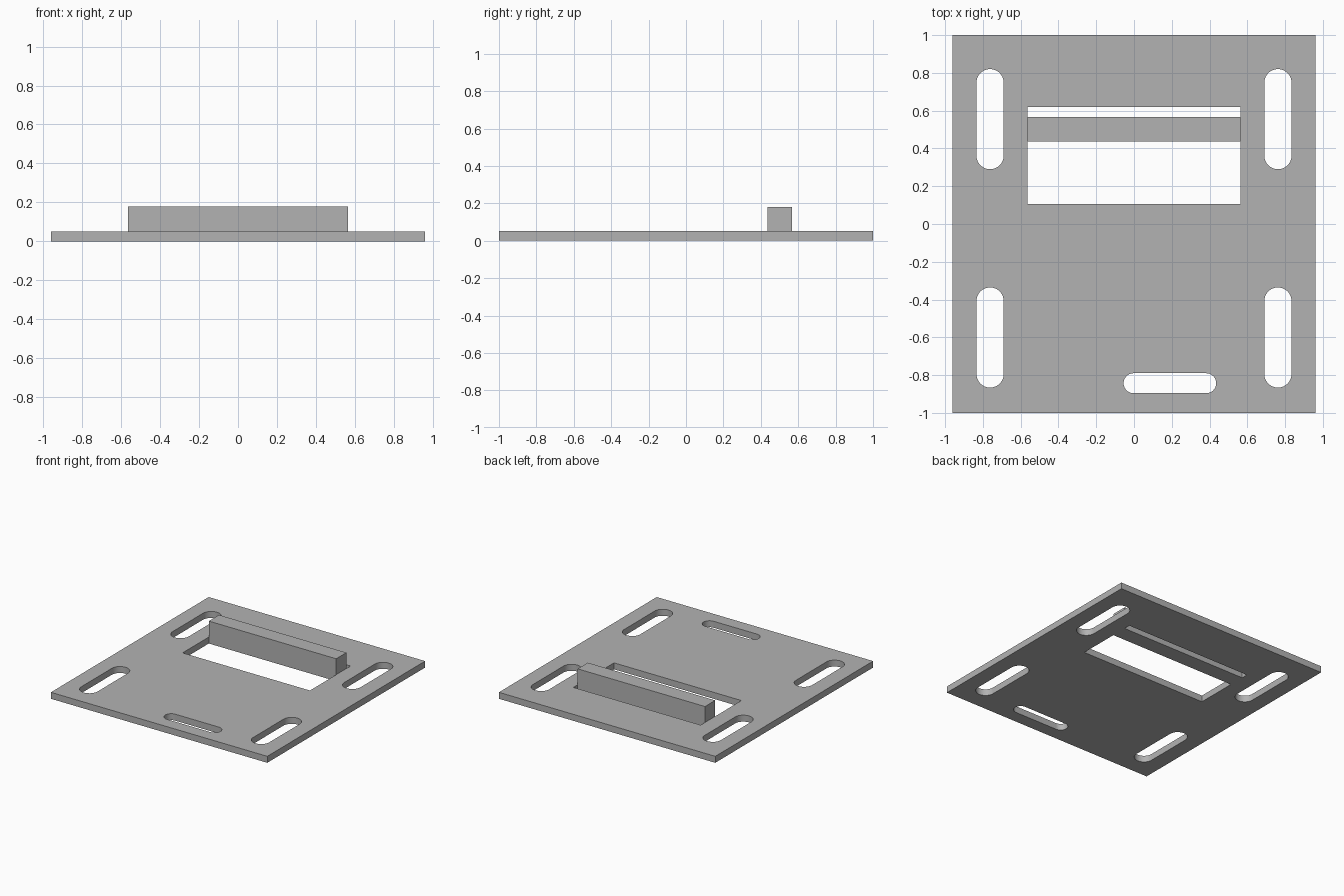
import bpy
import bmesh
from math import cos, sin, pi

if "Cube" in bpy.data.objects:
    bpy.data.objects.remove(bpy.data.objects["Cube"])

THICK = 0.052      # plate thickness
BAR_TOP = 0.18

# One plain grey for everything
grey = bpy.data.materials.new("plain_grey")
grey.use_nodes = True
colour = (0.45, 0.45, 0.45, 1)
grey.diffuse_color = colour
grey.node_tree.nodes["Principled BSDF"].inputs["Base Color"].default_value = colour


def prism(name, outline, z0, z1):
    """Extrude a flat outline from z0 up to z1."""
    bm = bmesh.new()
    face = bm.faces.new([bm.verts.new((x, y, z0)) for x, y in outline])
    top = bmesh.ops.extrude_face_region(bm, geom=[face])["geom"]
    bmesh.ops.translate(bm, vec=(0, 0, z1 - z0),
                        verts=[g for g in top if isinstance(g, bmesh.types.BMVert)])
    bmesh.ops.recalc_face_normals(bm, faces=bm.faces)
    mesh = bpy.data.meshes.new(name)
    bm.to_mesh(mesh)
    bm.free()
    mesh.materials.append(grey)
    obj = bpy.data.objects.new(name, mesh)
    bpy.context.collection.objects.link(obj)
    return obj


def rectangle(x0, x1, y0, y1):
    return [(x0, y0), (x1, y0), (x1, y1), (x0, y1)]


def slot(x0, x1, y0, y1, steps=16):
    """Round-ended slot filling the given box."""
    r = min(x1 - x0, y1 - y0) / 2
    corners = [(x1 - r, y1 - r), (x0 + r, y1 - r), (x0 + r, y0 + r), (x1 - r, y0 + r)]
    points = []
    for q, (cx, cy) in enumerate(corners):
        for i in range(steps + 1):
            a = (q + i / steps) * pi / 2
            p = (cx + r * cos(a), cy + r * sin(a))
            # Skip the doubled point where two quarter arcs meet
            if all(abs(p[0] - o[0]) + abs(p[1] - o[1]) > 1e-5 for o in points):
                points.append(p)
    return points


def cut(target, outline):
    """Cut an outline straight through the target."""
    cutter = prism("cutter", outline, -0.1, 0.3)
    cutter.hide_render = True
    mod = target.modifiers.new("cut", 'BOOLEAN')
    mod.operation = 'DIFFERENCE'
    mod.solver = 'EXACT'
    mod.object = cutter
    bpy.context.view_layer.objects.active = target
    bpy.ops.object.modifier_apply(modifier=mod.name)
    bpy.data.objects.remove(cutter)


# Base plate with window, four mounting slots and one offset front slot
plate = prism("base_plate", rectangle(-0.96, 0.96, -1, 1), 0, THICK)
cut(plate, rectangle(-0.565, 0.565, 0.105, 0.62))
for cx in (-0.762, 0.762):
    for cy in (-0.601, 0.555):
        cut(plate, slot(cx - 0.072, cx + 0.072, cy - 0.265, cy + 0.265))
cut(plate, slot(-0.055, 0.435, -0.896, -0.79))

# Bar spanning the window, flush with the underside
prism("cross_bar", rectangle(-0.565, 0.565, 0.437, 0.566), 0, BAR_TOP)

# Smooth slot ends while keeping the rims sharp
bpy.ops.object.select_all(action='DESELECT')
plate.select_set(True)
bpy.context.view_layer.objects.active = plate
bpy.ops.object.shade_smooth_by_angle(angle=pi / 6)
